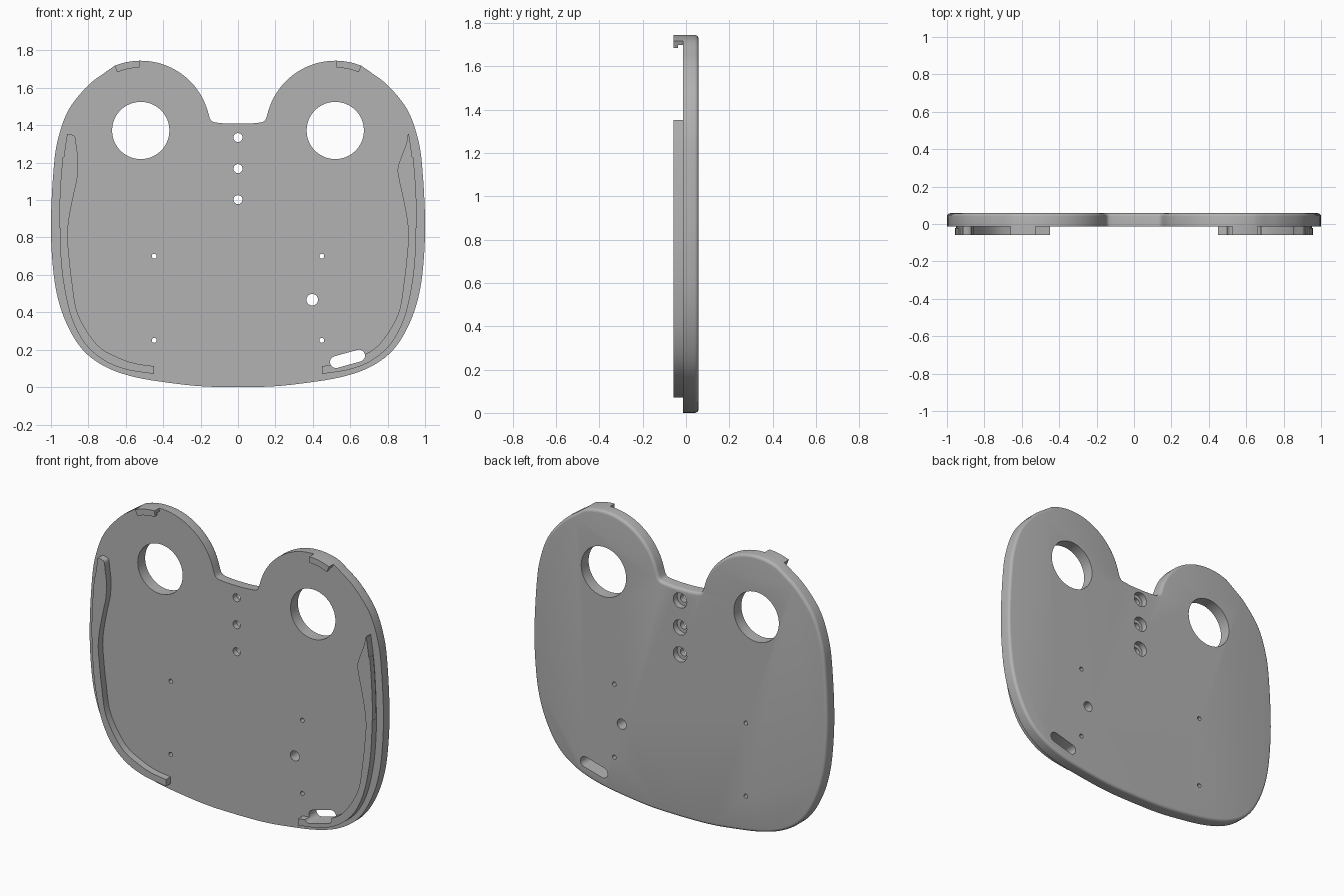
import bpy, bmesh
from math import sin, cos, pi, radians, atan2
from mathutils import Vector

cube = bpy.data.objects.get("Cube")
if cube:
    bpy.data.objects.remove(cube, do_unlink=True)

grey = bpy.data.materials.new("light grey")
grey.use_nodes = True
color = (0.45, 0.45, 0.45, 1)
grey.diffuse_color = color
grey.node_tree.nodes["Principled BSDF"].inputs["Base Color"].default_value = color

FRONT, FACE, BACK = -0.058, -0.014, 0.058
EYE = (0.52, 1.372)
LOBE = 0.373


def spline(points, steps=5):
    """Smooth curve through the points."""
    p = [Vector(q) for q in points]
    p = [2 * p[0] - p[1]] + p + [2 * p[-1] - p[-2]]
    out = []
    for a, b, c, d in zip(p, p[1:], p[2:], p[3:]):
        for i in range(steps):
            t = i / steps
            out.append(0.5 * (2 * b + (c - a) * t + (2 * a - 5 * b + 4 * c - d) * t * t
                              + (3 * b - a - 3 * c + d) * t ** 3))
    return out + [p[-2]]


def arc(center, radius, start, end, steps):
    angles = [radians(start + (end - start) * i / steps) for i in range(steps + 1)]
    return [Vector((center[0] + radius * cos(a), center[1] + radius * sin(a))) for a in angles]


def mirror(points):
    return [Vector((-p[0], p[1])) for p in reversed(points)]


def prism(name, points, y0, y1, round_back=0):
    """Extrude a front profile (x, z) from y0 to y1."""
    bm = bmesh.new()
    base = bm.faces.new([bm.verts.new((p[0], y0, p[1])) for p in points])
    new = bmesh.ops.extrude_face_region(bm, geom=[base])["geom"]
    for v in new:
        if isinstance(v, bmesh.types.BMVert):
            v.co.y = y1
    bmesh.ops.recalc_face_normals(bm, faces=bm.faces)
    if round_back:
        edges = [e for e in bm.edges if all(v.co.y == e.verts[0].co.y and v.co.y > y0 for v in e.verts)]
        bmesh.ops.bevel(bm, geom=edges, offset=round_back, segments=4, profile=0.5, affect='EDGES')
    mesh = bpy.data.meshes.new(name)
    bm.to_mesh(mesh)
    bm.free()
    mesh.materials.append(grey)
    ob = bpy.data.objects.new(name, mesh)
    bpy.context.collection.objects.link(ob)
    return ob


def select(ob):
    bpy.ops.object.select_all(action='DESELECT')
    ob.select_set(True)
    bpy.context.view_layer.objects.active = ob


def cut(ob, points, y0=-0.2, y1=0.2):
    cutter = prism("cutter", points, y0, y1)
    cutter.hide_render = True
    select(ob)
    mod = ob.modifiers.new("cut", 'BOOLEAN')
    mod.operation, mod.solver, mod.object = 'DIFFERENCE', 'EXACT', cutter
    bpy.ops.object.modifier_apply(modifier=mod.name)
    bpy.data.objects.remove(cutter, do_unlink=True)


def circle(x, z, radius, steps=32):
    return arc((x, z), radius, 0, 360, steps)[:-1]


# Plate outline: side sweep, round lobe, filleted notch
side = spline([(0, 0), (0.17, 0.003), (0.33, 0.018), (0.545, 0.052), (0.706, 0.107), (0.829, 0.198),
               (0.914, 0.334), (0.968, 0.495), (0.993, 0.68), (1.0, 0.896), (0.986, 1.163),
               (0.963, 1.324), (0.905, 1.484), (0.8, 1.614), (0.7, 1.69)])
lobe = arc(EYE, LOBE, 68, 164, 28)
notch = spline([(0.152, 1.442), (0.142, 1.424), (0.122, 1.415), (0.06, 1.409), (0, 1.408)], 3)
half = side + lobe + notch
plate = prism("plate", half[:-1] + mirror(half)[:-1], FACE, BACK, 0.018)

# Through holes and counterbores
slot_a, slot_b = Vector((0.524, 0.134)), Vector((0.647, 0.168))
tilt = atan2(slot_b.y - slot_a.y, slot_b.x - slot_a.x) * 180 / pi
slot = arc(slot_b, 0.032, tilt - 90, tilt + 90, 12) + arc(slot_a, 0.032, tilt + 90, tilt + 270, 12)
for s in (-1, 1):
    cut(plate, circle(s * EYE[0], EYE[1], 0.153, 64))
    for z in (0.25, 0.7):
        cut(plate, circle(s * 0.448, z, 0.013, 20))
for z in (1.002, 1.168, 1.334):
    cut(plate, circle(0, z, 0.024))
    cut(plate, circle(0, z, 0.046), 0.02, 0.2)
cut(plate, circle(0.397, 0.467, 0.031))
cut(plate, slot)

# Raised ribs on the front face
outer = spline([(0.45, 0.07), (0.6, 0.095), (0.72, 0.145), (0.82, 0.235), (0.89, 0.37), (0.93, 0.54),
                (0.948, 0.7), (0.952, 0.85), (0.947, 1.03), (0.935, 1.2), (0.914, 1.352)])
inner = [(0.45, 0.112), (0.55, 0.127), (0.64, 0.158), (0.754, 0.227), (0.855, 0.388), (0.887, 0.56),
         (0.905, 0.72), (0.911, 0.82), (0.9, 0.92), (0.876, 1.04), (0.859, 1.12)]
tips = {"left": [(0.856, 1.18), (0.898, 1.297), (0.908, 1.352)],
        "right": [(0.855, 1.215), (0.864, 1.29), (0.871, 1.338), (0.89, 1.35)]}
shelf = arc(EYE, LOBE, 68, 89, 10)
parts = [plate]
for name, tip in tips.items():
    flip = mirror if name == "right" else list
    rib = prism(name + "_rib", flip(outer + spline(inner + tip)[::-1]), FRONT, FACE + 0.001)
    if name == "left":
        cut(rib, slot)
    # Thin snap ridge along the outside of the rib
    run = [p for p in outer if 0.84 < p.y < 1.24]
    ridge = [p + Vector((0.005, 0)) for p in run] + [p - Vector((0.005, 0)) for p in reversed(run)]
    snap = prism(name + "_snap_ridge", flip(ridge), FRONT, -0.022)
    # Hooked catch on top of the lobe
    arm = prism(name + "_catch_arm", flip(shelf + arc(EYE, 0.353, 89, 68, 10)), FRONT, FACE + 0.001)
    lip = prism(name + "_catch_lip", flip(arc(EYE, 0.354, 68, 89, 10) + arc(EYE, 0.336, 89, 68, 10)),
                FRONT, -0.038)
    parts += [rib, snap, arm, lip]

for ob in parts:
    select(ob)
    bpy.ops.object.shade_smooth_by_angle(angle=radians(30))
